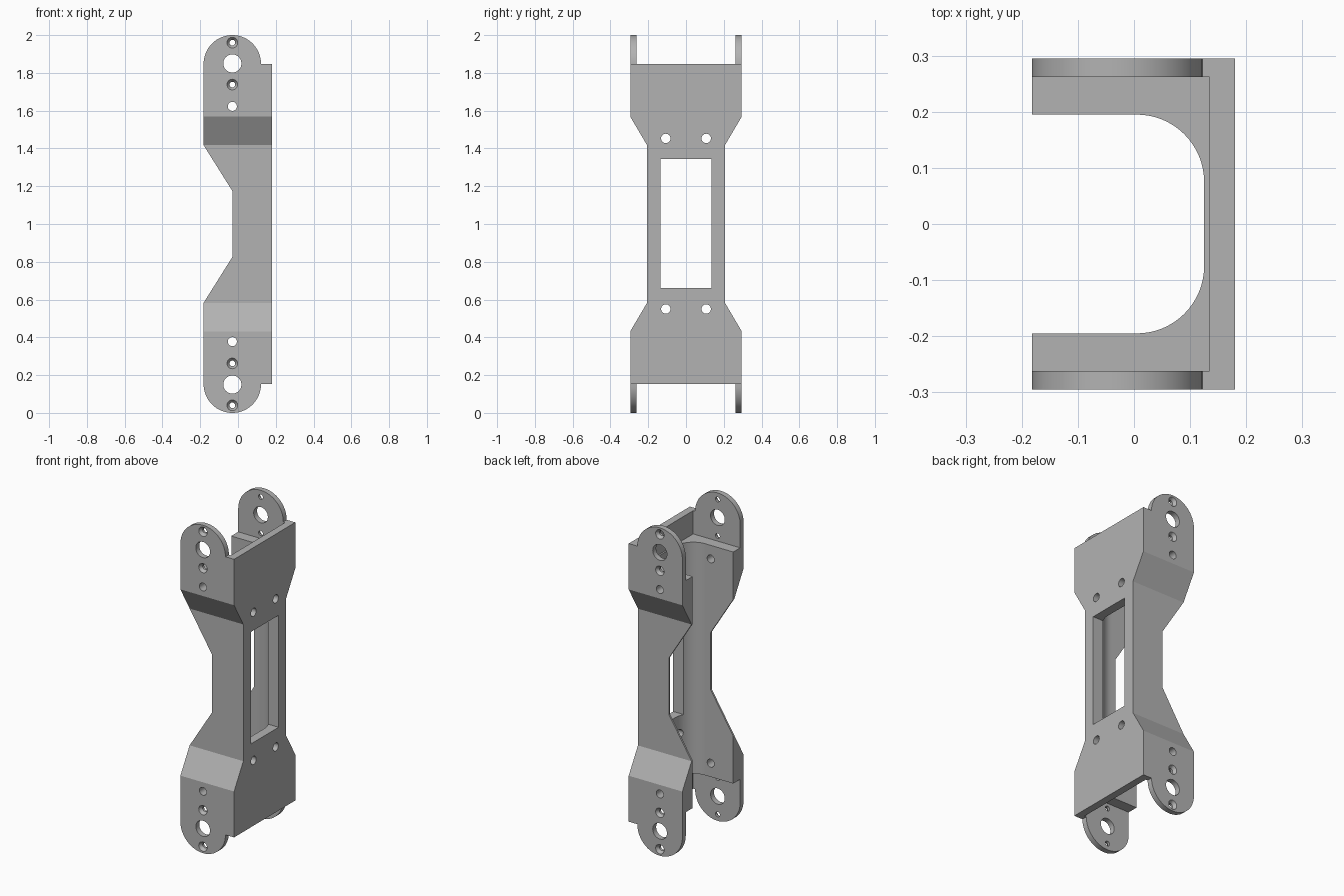
import bpy, bmesh, math
from mathutils import Vector

if "Cube" in bpy.data.objects:
    bpy.data.objects.remove(bpy.data.objects["Cube"])

grey = bpy.data.materials.new("plain grey")
grey.diffuse_color = (0.45, 0.45, 0.45, 1)
grey.use_nodes = True
grey.node_tree.nodes["Principled BSDF"].inputs["Base Color"].default_value = grey.diffuse_color

# Maps (profile u, profile v, extrusion w) to x, y, z
AXES = {"x": lambda u, v, w: (w, u, v),
        "y": lambda u, v, w: (u, w, v),
        "z": lambda u, v, w: (u, v, w)}


def prism(name, profile, axis, low, high):
    """Extrude a closed 2D profile along an axis."""
    bm = bmesh.new()
    face = bm.faces.new([bm.verts.new(AXES[axis](u, v, low)) for u, v in profile])
    new = bmesh.ops.extrude_face_region(bm, geom=[face])["geom"]
    move = Vector(AXES[axis](0, 0, high - low))
    bmesh.ops.translate(bm, vec=move, verts=[g for g in new if isinstance(g, bmesh.types.BMVert)])
    bmesh.ops.recalc_face_normals(bm, faces=bm.faces)
    mesh = bpy.data.meshes.new(name)
    bm.to_mesh(mesh)
    bm.free()
    mesh.materials.append(grey)
    obj = bpy.data.objects.new(name, mesh)
    bpy.context.collection.objects.link(obj)
    return obj


def cone(name, x, z, y0, r0, y1, r1):
    """Round cutter along y, with a radius at each end."""
    obj = prism(name, arc(x, z, r0, 0, 360, 32)[:-1], "y", y0, y1)
    for v in obj.data.vertices:
        if abs(v.co.y - y1) < 1e-5:
            v.co.x = x + (v.co.x - x) * r1 / r0
            v.co.z = z + (v.co.z - z) * r1 / r0
    return obj


def arc(cu, cv, r, start, end, n):
    angles = [math.radians(start + (end - start) * i / n) for i in range(n + 1)]
    return [(cu + r * math.cos(a), cv + r * math.sin(a)) for a in angles]


def rect(u0, u1, v0, v1):
    return [(u0, v0), (u1, v0), (u1, v1), (u0, v1)]


def combine(target, tool, operation):
    mod = target.modifiers.new("cut", "BOOLEAN")
    mod.operation, mod.object, mod.solver = operation, tool, "EXACT"
    bpy.context.view_layer.objects.active = target
    bpy.ops.object.modifier_apply(modifier=mod.name)
    bpy.data.objects.remove(tool)


def flip(points):
    """Mirror a profile about mid height, reversing the order."""
    return [(u, 2 - v) for u, v in reversed(points)]


# Side outline: round tabs, stepped back plate, narrowed waist
CX, CZ, R = -0.03, 1.848, 0.152
upper = [(0.18, CZ)] + arc(CX, CZ, R, 0, 180, 32) + [(-0.182, 1.417), (-0.03, 1.175)]
bracket = prism("bracket", upper + flip(upper), "y", -0.295, 0.295)

# Width outline: wide ends tapering into the middle
right = [(0.295, 0), (0.295, 0.432), (0.206, 0.583), (0.206, 1.417), (0.295, 1.568), (0.295, 2)]
outline = right + [(-y, z) for y, z in reversed(right)]
outline = [(y, z + (0.1 if z == 2 else -0.1 if z == 0 else 0)) for y, z in outline]
combine(bracket, prism("width_outline", outline, "x", -0.5, 0.5), "INTERSECT")

# Round-cornered channel through the whole height
channel = ([(-0.5, -0.195)] + arc(0.005, -0.075, 0.12, -90, 0, 16)
           + arc(0.005, 0.075, 0.12, 0, 90, 16) + [(-0.5, 0.195)])
combine(bracket, prism("channel", channel, "z", -0.2, 2.2), "DIFFERENCE")

# Pockets that thin the tabs at both ends
for low, high in ((1.706, 2.2), (-0.2, 0.294)):
    combine(bracket, prism("pocket", rect(-0.5, 0.135, -0.262, 0.262), "z", low, high), "DIFFERENCE")

# Window and four screw holes in the back plate
combine(bracket, prism("window", rect(-0.134, 0.134, 0.66, 1.343), "x", 0.05, 0.4), "DIFFERENCE")
for y in (-0.107, 0.107):
    for z in (0.55, 1.453):
        hole = prism("plate_hole", arc(y, z, 0.025, 0, 360, 32)[:-1], "x", 0.05, 0.4)
        combine(bracket, hole, "DIFFERENCE")

# Pivot, plain and countersunk holes through both side walls
for end in (1, -1):
    for offset, r in ((0.85, 0.048), (0.623, 0.024), (0.96, 0.015), (0.738, 0.015)):
        z = 1 + end * offset
        combine(bracket, cone("wall_hole", CX, z, -0.5, r, 0.5, r), "DIFFERENCE")
        if r == 0.015:
            for side in (1, -1):
                sink = cone("countersink", CX, z, side * 0.275, 0.014, side * 0.3, 0.032)
                combine(bracket, sink, "DIFFERENCE")

bpy.ops.object.select_all(action="DESELECT")
bracket.select_set(True)
bpy.context.view_layer.objects.active = bracket
bpy.ops.object.shade_smooth_by_angle(angle=math.radians(25))
